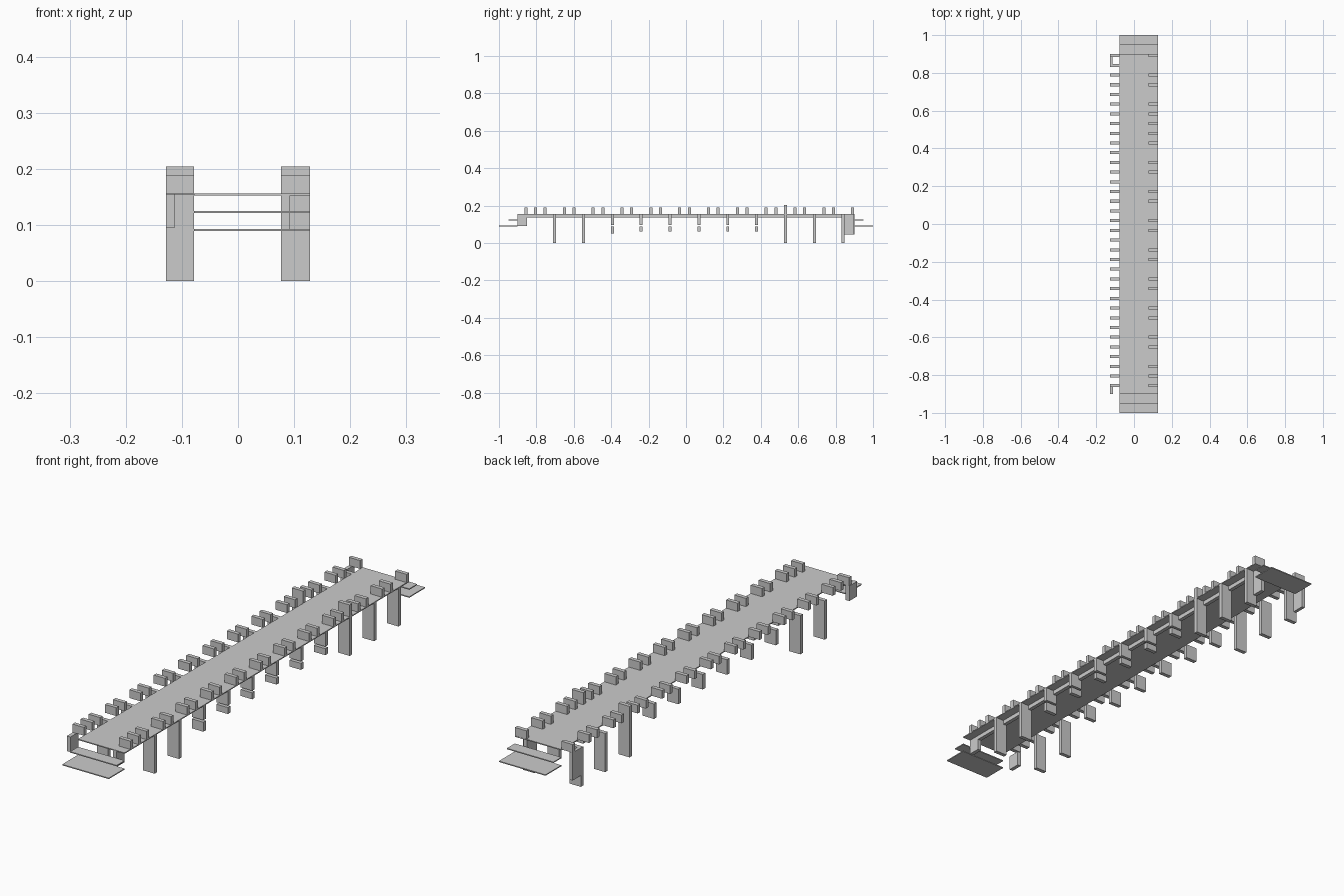
import bpy, bmesh
from mathutils import Matrix, Vector

if "Cube" in bpy.data.objects:
    bpy.data.objects.remove(bpy.data.objects["Cube"])

def boxes(name, items):
    """One object made of (x0, x1, y0, y1, z0, z1) boxes."""
    bm = bmesh.new()
    for x0, x1, y0, y1, z0, z1 in items:
        c = Vector(((x0 + x1) / 2, (y0 + y1) / 2, (z0 + z1) / 2))
        m = Matrix.Translation(c) @ Matrix.Diagonal((x1 - x0, y1 - y0, z1 - z0, 1))
        bmesh.ops.create_cube(bm, size=1, matrix=m)
    me = bpy.data.meshes.new(name)
    bm.to_mesh(me)
    bm.free()
    ob = bpy.data.objects.new(name, me)
    bpy.context.collection.objects.link(ob)
    return ob

L = (-0.128, -0.078)
R = (0.077, 0.128)
H = 0.008          # half thickness of posts and blocks
PITCH = 0.1542

# deck and two steps at each end
boxes("deck", [(-0.078, 0.128, -0.9, 0.9, 0.152, 0.156)])
for name, s in (("front", -1), ("back", 1)):
    for i, (d, z) in enumerate(((0.95, 0.123), (1.0, 0.091))):
        y0, y1 = sorted((s * 0.9, s * d))
        boxes(f"{name}_step_{i}", [(-0.078, 0.128, y0, y1, z - 0.002, z + 0.002)])

# beam under the right edge of the deck
boxes("side_beam", [(0.077, 0.093, -0.9, 0.86, 0.135, 0.152)])

# support posts: full length near the ends, short in the middle
left, right = [], []
for i in range(11):
    y = -0.702 + PITCH * i
    full = i < 2 or i > 7
    top = 0.204 if i == 8 else 0.155
    left.append((*L, y - H, y + H, 0 if full else 0.095, top))
    if full:
        right.append((*R, y - H, y + H, 0, top))
    else:
        right.append((*R, y - H, y + H, 0.096, 0.152))
        right.append((*R, y - H, y + H, 0.05 if i == 2 else 0.062, 0.088))
boxes("left_posts", left)
boxes("right_posts", right)

# paired parapet blocks between the posts
for name, side in (("left", L), ("right", R)):
    blocks = []
    for i in range(-1, 11):
        y = -0.702 + PITCH * i
        for dy in (-0.0514, 0.0514):
            yy = y + dy
            if yy < -0.88:
                continue
            blocks.append((*side, yy - H, yy + H, 0.156, 0.189))
    blocks.append((*side, -0.856 - H, -0.856 + H, 0.156, 0.189))
    boxes(f"{name}_parapet_blocks", blocks)

# corner plates
boxes("corner_plates", [
    (-0.128, -0.112, -0.9, -0.85, 0.095, 0.155),
    (0.077, 0.093, -0.9, -0.85, 0.09, 0.152),
    (-0.128, -0.114, 0.84, 0.9, 0.045, 0.156),
    (0.077, 0.093, 0.845, 0.895, 0.045, 0.152),
])
